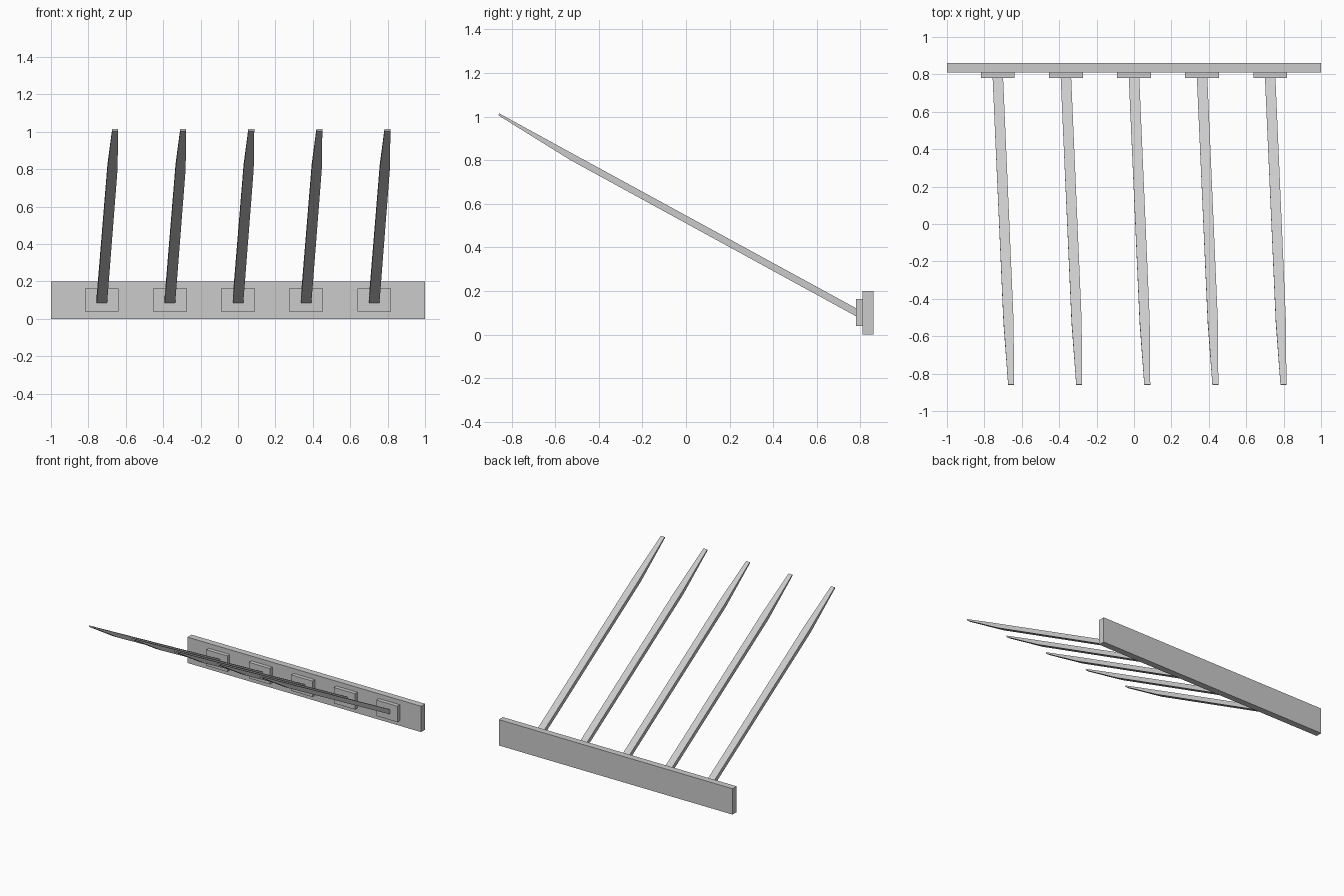
import bpy, bmesh

if "Cube" in bpy.data.objects:
    bpy.data.objects.remove(bpy.data.objects["Cube"])


def box(name, x, y, z):
    """Box from (min, max) ranges."""
    bpy.ops.mesh.primitive_cube_add(
        size=1, location=(sum(x) / 2, sum(y) / 2, sum(z) / 2))
    ob = bpy.context.object
    ob.name = name
    ob.scale = (x[1] - x[0], y[1] - y[0], z[1] - z[0])
    bpy.ops.object.transform_apply(location=False, rotation=False, scale=True)
    return ob


def tine(name, cx):
    """Slanted square rod, tapered at the tip, lofted through three sections."""
    # centre x offset, half width, (y, z) of lower edge, (y, z) of upper edge
    sections = [
        (0.0, 0.028, (0.785, 0.081), (0.785, 0.118)),
        (0.057, 0.027, (-0.53, 0.80), (-0.515, 0.827)),
        (0.071, 0.016, (-0.86, 1.005), (-0.858, 1.015)),
    ]
    bm = bmesh.new()
    rings = []
    for dx, h, lo, up in sections:
        x = cx + dx
        rings.append([bm.verts.new(p) for p in (
            (x - h, *lo), (x + h, *lo), (x + h, *up), (x - h, *up))])
    for a, b in zip(rings, rings[1:]):
        for i in range(4):
            j = (i + 1) % 4
            bm.faces.new((a[i], a[j], b[j], b[i]))
    bm.faces.new(rings[0])
    bm.faces.new(rings[-1])
    bmesh.ops.recalc_face_normals(bm, faces=bm.faces)
    me = bpy.data.meshes.new(name)
    bm.to_mesh(me)
    bm.free()
    ob = bpy.data.objects.new(name, me)
    bpy.context.collection.objects.link(ob)


# Long back board
box("back_board", (-1, 1), (0.81, 0.86), (0, 0.2))

# Mounting pads with their tines
for i in range(5):
    cx = (i - 2) * 0.364
    box(f"mounting_pad_{i + 1}", (cx - 0.09, cx + 0.09), (0.78, 0.81), (0.04, 0.163))
    tine(f"tine_{i + 1}", cx)
